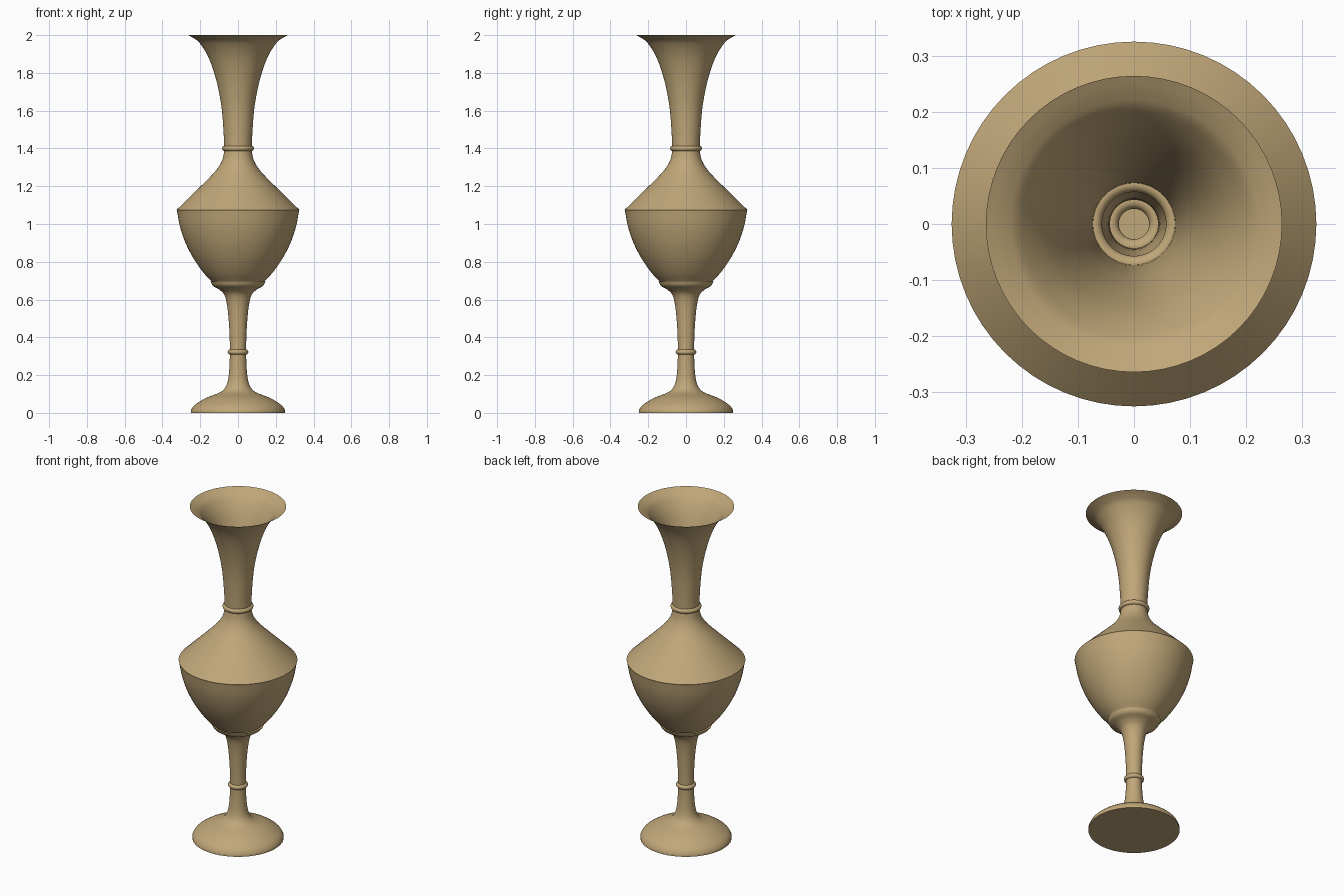
import bpy
import bmesh
from math import cos, sin, pi
from mathutils import Vector, geometry

SIDES = 64

cube = bpy.data.objects.get("Cube")
if cube:
    bpy.data.objects.remove(cube, do_unlink=True)

# One warm clay colour
clay = bpy.data.materials.new("tan_clay")
clay.use_nodes = True
clay.diffuse_color = (0.53, 0.385, 0.19, 1)
clay.node_tree.nodes["Principled BSDF"].inputs["Base Color"].default_value = clay.diffuse_color


def smooth_profile(points, steps=4):
    """Run a soft curve through (radius, height) points."""
    pts = [Vector((r, 0, z)) for r, z in points]
    ends = [pts[0] * 2 - pts[1]] + pts + [pts[-1] * 2 - pts[-2]]
    curve = []
    for before, a, b, after in zip(ends, ends[1:], ends[2:], ends[3:]):
        handle_a = a + (b - before) / 6
        handle_b = b - (after - a) / 6
        curve += geometry.interpolate_bezier(a, handle_a, handle_b, b, steps + 1)[:-1]
    return [(p.x, p.z) for p in curve + [pts[-1]]]


def lathe(name, profile, cap_bottom=False, closed=False, angle=0.6):
    """Turn a profile around the vertical axis."""
    bm = bmesh.new()
    rings = [[bm.verts.new((r * cos(2 * pi * i / SIDES), r * sin(2 * pi * i / SIDES), z))
              for i in range(SIDES)] for r, z in profile]
    pairs = list(zip(rings, rings[1:]))
    if closed:
        pairs.append((rings[-1], rings[0]))
    for low, high in pairs:
        for i in range(SIDES):
            j = (i + 1) % SIDES
            bm.faces.new((low[i], low[j], high[j], high[i]))
    if cap_bottom:
        bm.faces.new(rings[0][::-1])
    mesh = bpy.data.meshes.new(name)
    bm.to_mesh(mesh)
    bm.free()
    mesh.materials.append(clay)
    obj = bpy.data.objects.new(name, mesh)
    bpy.context.collection.objects.link(obj)
    bpy.ops.object.select_all(action="DESELECT")
    obj.select_set(True)
    bpy.context.view_layer.objects.active = obj
    bpy.ops.object.shade_smooth_by_angle(angle=angle)
    return obj


def bead(name, radius, height, thickness):
    """Rounded collar around the stem or neck."""
    lathe(name, [(radius + thickness * cos(a), height + thickness * sin(a))
                 for a in (2 * pi * k / 12 for k in range(12))], closed=True)


# Domed foot with a flat underside
lathe("foot", [(0.25, 0)] + smooth_profile(
    [(0.25, 0.012), (0.236, 0.035), (0.20, 0.062), (0.16, 0.083), (0.115, 0.10)]),
    cap_bottom=True)

# Slender stem flaring into the cup
lathe("stem", smooth_profile(
    [(0.115, 0.10), (0.082, 0.118), (0.06, 0.15), (0.048, 0.21), (0.043, 0.32),
     (0.046, 0.44), (0.055, 0.55), (0.07, 0.62), (0.098, 0.652), (0.132, 0.672),
     (0.145, 0.695)]))
bead("stem_bead", 0.041, 0.322, 0.014)

# Rounded belly and conical shoulder
lathe("belly", smooth_profile(
    [(0.138, 0.695), (0.185, 0.745), (0.237, 0.82), (0.278, 0.90),
     (0.307, 0.985), (0.323, 1.07)]))
lathe("shoulder", [(0.323, 1.07)] + smooth_profile(
    [(0.325, 1.075), (0.233, 1.165), (0.147, 1.25), (0.108, 1.295),
     (0.083, 1.34), (0.072, 1.39)]))

# Trumpet neck, open at the top
bead("neck_bead", 0.071, 1.40, 0.014)
lathe("neck", smooth_profile(
    [(0.072, 1.39), (0.076, 1.48), (0.085, 1.60), (0.101, 1.70), (0.126, 1.80),
     (0.160, 1.89), (0.202, 1.957), (0.232, 1.982), (0.264, 2.0)]))
